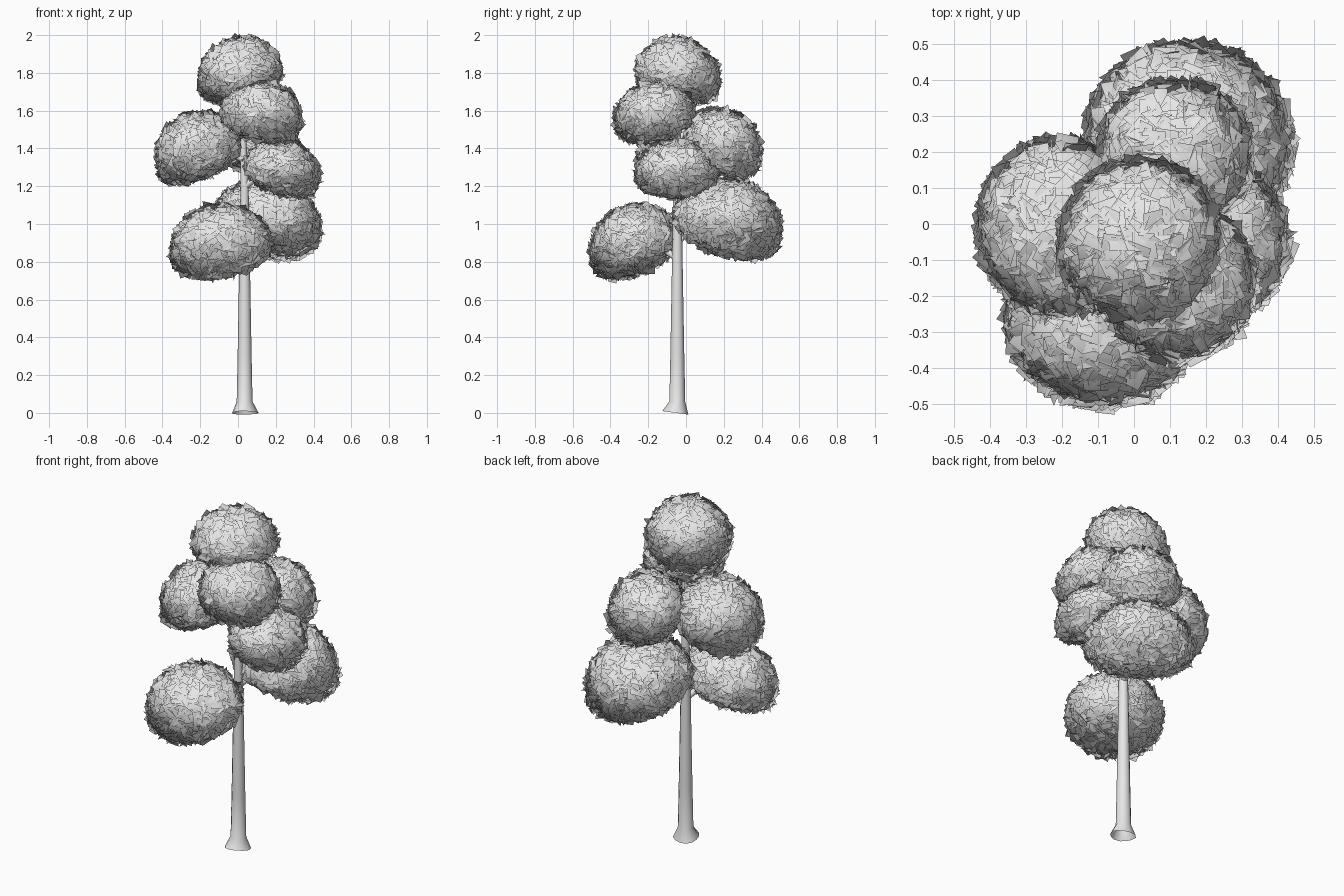
import bpy, bmesh, math, random
from mathutils import Vector, Matrix

random.seed(7)
cube = bpy.data.objects.get("Cube")
if cube:
    bpy.data.objects.remove(cube, do_unlink=True)

grey = bpy.data.materials.new("light_grey")
grey.use_nodes = True
grey.diffuse_color = (0.8, 0.8, 0.8, 1)
grey.node_tree.nodes["Principled BSDF"].inputs["Base Color"].default_value = grey.diffuse_color


def finish(bm, name):
    mesh = bpy.data.meshes.new(name)
    for face in bm.faces:
        face.smooth = True
    bm.to_mesh(mesh)
    bm.free()
    mesh.materials.append(grey)
    obj = bpy.data.objects.new(name, mesh)
    bpy.context.collection.objects.link(obj)
    return obj


def tube(name, points, radii, sides, wobble=0.0):
    """Tapered open tube swept through the points."""
    bm = bmesh.new()
    rings = []
    points = [Vector(p) for p in points]
    for i, (p, r) in enumerate(zip(points, radii)):
        along = points[min(i + 1, len(points) - 1)] - points[max(i - 1, 0)]
        turn = Vector((0, 0, 1)).rotation_difference(along)
        ring = []
        for s in range(sides):
            a = math.tau * s / sides
            rad = r * (1 + (wobble * math.sin(3 * a + 1) if i == 0 else 0))
            ring.append(bm.verts.new(p + turn @ Vector((rad * math.cos(a), rad * math.sin(a), 0))))
        rings.append(ring)
    for low, high in zip(rings, rings[1:]):
        for s in range(sides):
            t = (s + 1) % sides
            bm.faces.new((low[s], low[t], high[t], high[s]))
    return finish(bm, name)


def sphere_points(count):
    """Evenly spread unit directions."""
    for i in range(count):
        z = 1 - 2 * (i + 0.5) / count
        r = math.sqrt(1 - z * z)
        a = i * math.pi * (3 - math.sqrt(5))
        yield Vector((r * math.cos(a), r * math.sin(a), z))


def dome_shape(low, high, lean):
    """Leaning dome with a flatter underside, fitted to a box."""
    a = math.radians(lean)
    tilt = Matrix.Rotation(math.radians(22), 3, Vector((-math.sin(a), math.cos(a), 0)))

    def raw(d):
        return tilt @ Vector((d.x, d.y, d.z * (0.9 if d.z > 0 else 0.45)))

    samples = [raw(d) for d in sphere_points(600)]
    lo = [min(s[k] for s in samples) for k in range(3)]
    hi = [max(s[k] for s in samples) for k in range(3)]

    def fit(d):
        p = raw(d)
        return Vector([low[k] + (p[k] - lo[k]) / (hi[k] - lo[k]) * (high[k] - low[k])
                       for k in range(3)])
    return fit


def foliage(name, xs, ys, zs, lean):
    margin = Vector((0.026,) * 3)
    low = Vector((xs[0], ys[0], zs[0])) + margin
    high = Vector((xs[1], ys[1], zs[1])) - margin
    shape = dome_shape(low, high, lean)
    centre = (low + high) / 2
    size = (high - low) / 2

    def outward(p):
        return Vector([(p[k] - centre[k]) / size[k] ** 2 for k in range(3)]).normalized()

    bm = bmesh.new()
    normals = []
    # solid core under the leaves
    bmesh.ops.create_icosphere(bm, subdivisions=3, radius=1)
    for v in bm.verts:
        v.co = centre + (shape(v.co.normalized()) - centre) * 0.92
        normals.append(outward(v.co))
    # pointed leaf cards scattered over the dome, softly shaded along it
    count = int(5500 * (size.x + size.y + size.z) / 3 + 300)
    for d in sphere_points(count):
        p = shape(d)
        normal = outward(p)
        jitter = Vector([random.gauss(0, 0.4) for _ in range(3)])
        facing = (normal + jitter).normalized()
        side = facing.orthogonal().normalized()
        side.rotate(Matrix.Rotation(random.uniform(0, math.tau), 3, facing))
        up = facing.cross(side)
        w, h = random.uniform(0.022, 0.036), random.uniform(0.022, 0.036)
        p += normal * random.uniform(-0.012, 0.006)
        corners = [bm.verts.new(p + side * w * i + up * h * j)
                   for i, j in ((-1, -1), (1, -1), (1, 1), (-1, 1))]
        bm.faces.new(corners)
        normals += [(outward(c.co) + jitter * 0.35).normalized() for c in corners]
    obj = finish(bm, name)
    obj.data.normals_split_custom_set_from_vertices(normals)
    return centre


# trunk with a flared foot
tx, ty = 0.035, -0.046
trunk = tube("trunk",
             [(tx, ty - 0.008, 0), (tx, ty, 0.06), (tx, ty, 0.3), (tx, ty, 0.75),
              (tx, ty, 1.2), (tx - 0.01, ty, 1.5), (tx - 0.02, ty, 1.75)],
             [0.07, 0.042, 0.037, 0.029, 0.021, 0.016, 0.01], 12, 0.07)
bpy.context.view_layer.objects.active = trunk
trunk.select_set(True)
bpy.ops.object.shade_smooth_by_angle(angle=math.radians(35))

# foliage clumps: name, x range, y range, z range, lean bearing, branch height
clumps = [
    ("crown_top", (-0.22, 0.25), (-0.28, 0.19), (1.62, 2.0), 135, None),
    ("crown_front", (-0.1, 0.35), (-0.39, 0.06), (1.42, 1.77), -50, 1.45),
    ("crown_right_side", (-0.45, 0.03), (-0.27, 0.25), (1.2, 1.61), 175, 1.34),
    ("crown_left_side", (0.02, 0.44), (-0.28, 0.18), (1.13, 1.46), -10, 1.2),
    ("crown_back", (-0.11, 0.34), (-0.02, 0.41), (1.24, 1.63), 65, 1.26),
    ("crown_low_back", (-0.15, 0.45), (-0.08, 0.52), (0.8, 1.26), 60, 0.95),
    ("crown_low_front", (-0.37, 0.19), (-0.52, -0.02), (0.7, 1.12), -120, 0.82),
]
for name, xs, ys, zs, lean, start in clumps:
    centre = foliage(name, xs, ys, zs, lean)
    if start:
        root = Vector((tx, ty, start))
        bend = root.lerp(centre, 0.4) + Vector((0, 0, 0.02))
        tube(name.replace("crown", "branch"), [root, bend, centre], [0.02, 0.016, 0.01], 8)
